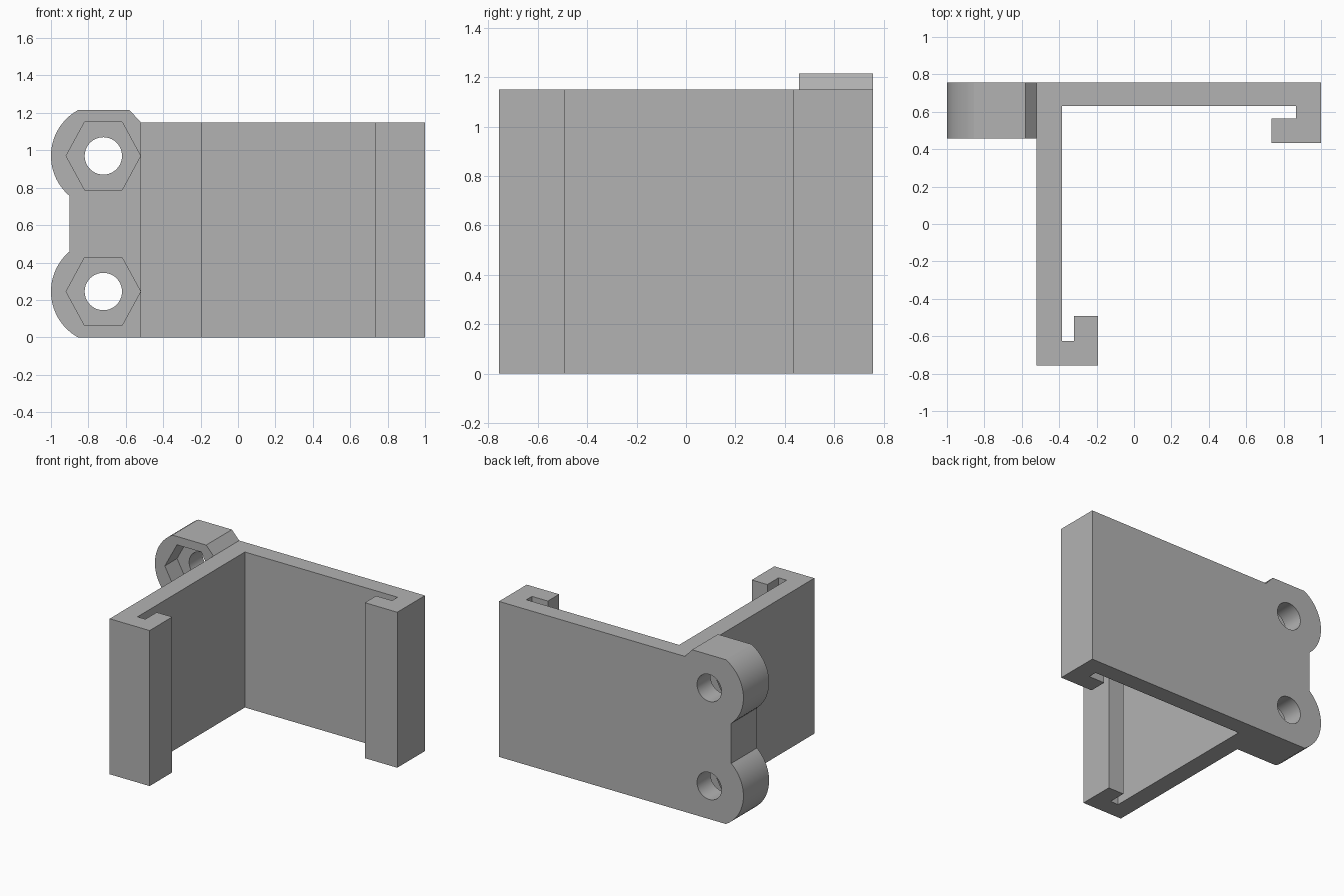
import bpy, bmesh, math

if "Cube" in bpy.data.objects:
    bpy.data.objects.remove(bpy.data.objects["Cube"], do_unlink=True)

grey = bpy.data.materials.new("plain_grey")
COLOR = (0.45, 0.45, 0.45, 1)
grey.use_nodes = True
grey.diffuse_color = COLOR
for node in grey.node_tree.nodes:
    if node.type == "BSDF_PRINCIPLED":
        node.inputs["Base Color"].default_value = COLOR


def prism(name, points, offset):
    """Extrude a closed outline of 3D points along an offset."""
    bm = bmesh.new()
    face = bm.faces.new([bm.verts.new(p) for p in points])
    result = bmesh.ops.extrude_face_region(bm, geom=[face], use_keep_orig=True)
    verts = [v for v in result["geom"] if isinstance(v, bmesh.types.BMVert)]
    bmesh.ops.translate(bm, verts=verts, vec=offset)
    bmesh.ops.recalc_face_normals(bm, faces=bm.faces[:])
    mesh = bpy.data.meshes.new(name)
    bm.to_mesh(mesh)
    bm.free()
    mesh.materials.append(grey)
    obj = bpy.data.objects.new(name, mesh)
    bpy.context.collection.objects.link(obj)
    return obj


def ring(cx, cz, radius, start, end, steps, y, squash=1.0):
    """Points on an arc in the xz plane, angles in degrees."""
    angles = [math.radians(start + (end - start) * i / steps) for i in range(steps + 1)]
    return [(cx + radius * math.cos(a), y, cz + squash * radius * math.sin(a)) for a in angles]


def activate(obj):
    bpy.ops.object.select_all(action="DESELECT")
    obj.select_set(True)
    bpy.context.view_layer.objects.active = obj


def cut(target, cutter):
    activate(target)
    mod = target.modifiers.new("cut", "BOOLEAN")
    mod.operation = "DIFFERENCE"
    mod.solver = "EXACT"
    mod.object = cutter
    bpy.ops.object.modifier_apply(modifier=mod.name)
    bpy.data.objects.remove(cutter, do_unlink=True)


# L-shaped bracket with a hooked lip at the end of each wall
wall_top = 1.15
outline = [(-0.52, 0.757), (1, 0.757), (1, 0.433), (0.735, 0.433), (0.735, 0.565),
           (0.865, 0.565), (0.865, 0.63), (-0.385, 0.63), (-0.385, -0.625),
           (-0.32, -0.625), (-0.32, -0.493), (-0.193, -0.493), (-0.193, -0.757),
           (-0.52, -0.757)]
prism("hooked_corner_bracket", [(x, y, 0) for x, y in outline], (0, 0, wall_top))

# Mounting lug with two rounded lobes and a notch between them
front, back, pocket_floor = 0.457, 0.757, 0.6
height, bolt_x, wall_x = 1.215, -0.72, -0.52
bolt_heights = (0.97, height - 0.97)
upper = ring(bolt_x, bolt_heights[0], 0.28, 119, 230, 24, front)
lower = [(x, y, height - z) for x, y, z in reversed(upper)]
corner = [(wall_x, front, 0), (wall_x, front, wall_top), (-0.58, front, height)]
lug = prism("mounting_lug", upper + lower + corner, (0, back - front, 0))

# Bolt holes and hexagonal nut pockets
for z in bolt_heights:
    hole = ring(bolt_x, z, 0.1, 0, 360, 40, front - 0.1)[:-1]
    cut(lug, prism("hole_cutter", hole, (0, 0.6, 0)))
    nut = ring(bolt_x, z, 0.199, 0, 360, 6, front - 0.1, 1.06)[:-1]
    cut(lug, prism("nut_cutter", nut, (0, pocket_floor - front + 0.1, 0)))

activate(lug)
bpy.ops.object.shade_smooth_by_angle(angle=math.radians(25))
